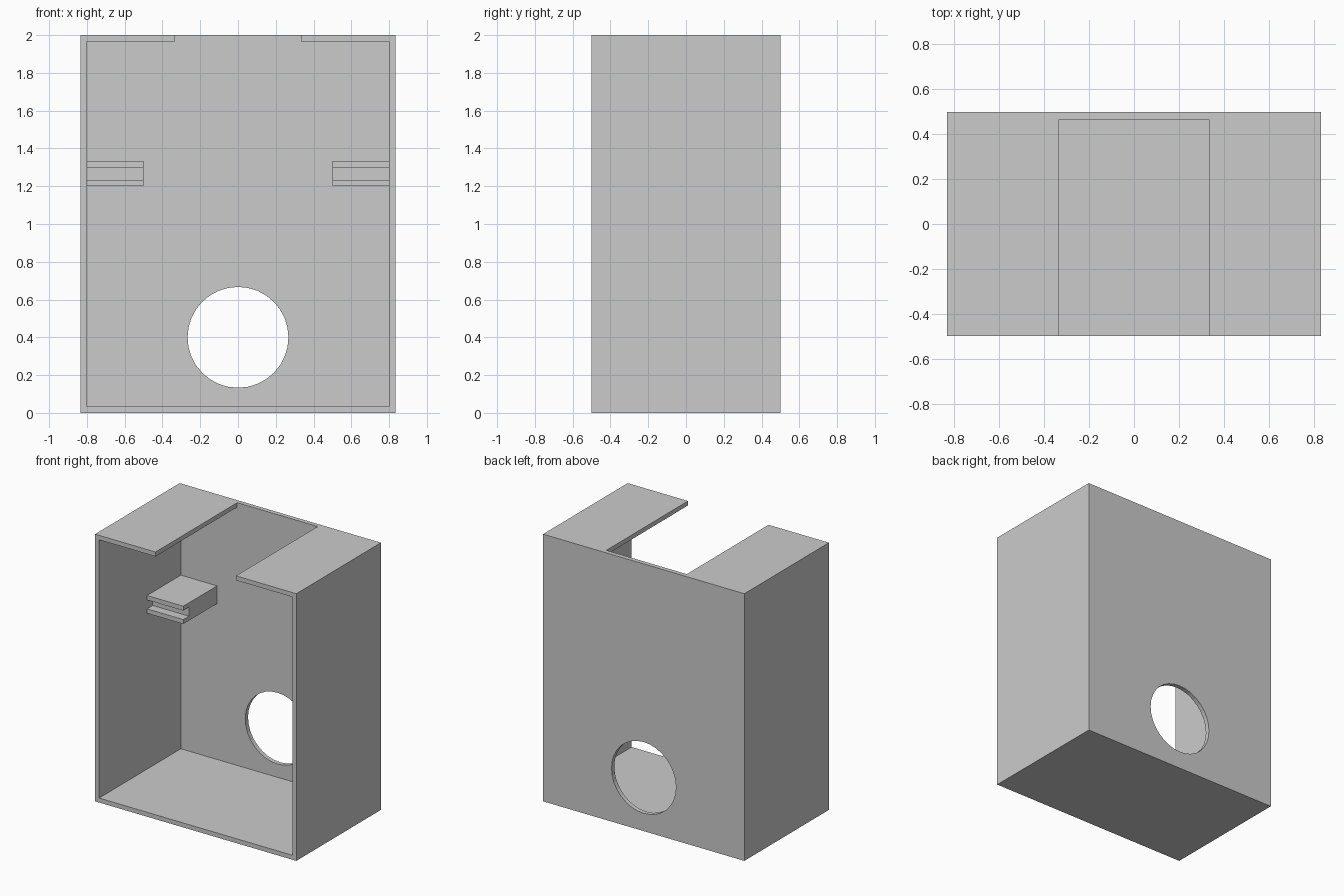
import bpy, bmesh, math

if "Cube" in bpy.data.objects:
    bpy.data.objects.remove(bpy.data.objects["Cube"])

W, D, H = 5 / 6, 0.5, 2.0     # half width, half depth, height
T = 1 / 30                    # wall thickness


def box(name, x0, x1, y0, y1, z0, z1):
    bm = bmesh.new()
    bmesh.ops.create_cube(bm, size=1)
    for v in bm.verts:
        v.co = (x1 if v.co.x > 0 else x0,
                y1 if v.co.y > 0 else y0,
                z1 if v.co.z > 0 else z0)
    mesh = bpy.data.meshes.new(name)
    bm.to_mesh(mesh)
    bm.free()
    ob = bpy.data.objects.new(name, mesh)
    bpy.context.collection.objects.link(ob)
    return ob


def cut(ob, cutter):
    """Subtract the cutter from ob and remove it."""
    mod = ob.modifiers.new("cut", 'BOOLEAN')
    mod.operation = 'DIFFERENCE'
    mod.solver = 'EXACT'
    mod.object = cutter
    cutter.hide_render = True
    bpy.context.view_layer.objects.active = ob
    bpy.ops.object.modifier_apply(modifier=mod.name)
    bpy.data.objects.remove(cutter)


# Housing: open front, slotted top, round hole in the back
housing = box("housing", -W, W, -D, D, 0, H)
cut(housing, box("cavity_cutter", -W + T, W - T, -D - 0.2, D - T, T, H - T))
cut(housing, box("slot_cutter", -1 / 3, 1 / 3, -D - 0.2, D - T, H - 0.2, H + 0.2))
bpy.ops.mesh.primitive_cylinder_add(vertices=32, radius=0.267, depth=0.4,
                                    location=(0, D, 0.4),
                                    rotation=(math.pi / 2, 0, 0))
cut(housing, bpy.context.object)


# Grooved brackets: side profile (y, z) extruded along x, one per side
yf, yb, yg = 0.067, D - T, 0.134
profile = [(yf, 1.2), (yb, 1.2), (yb, 1.333), (yf, 1.333),
           (yf, 1.3), (yg, 1.3), (yg, 1.233), (yf, 1.233)]
for side, x0 in (("left", -W + T), ("right", 0.5)):
    bm = bmesh.new()
    face = bm.faces.new([bm.verts.new((x0, y, z)) for y, z in profile])
    ext = bmesh.ops.extrude_face_region(bm, geom=[face], use_keep_orig=True)
    moved = [g for g in ext["geom"] if isinstance(g, bmesh.types.BMVert)]
    bmesh.ops.translate(bm, verts=moved, vec=(0.3, 0, 0))
    bmesh.ops.recalc_face_normals(bm, faces=bm.faces)
    mesh = bpy.data.meshes.new(side + "_bracket")
    bm.to_mesh(mesh)
    bm.free()
    bpy.context.collection.objects.link(
        bpy.data.objects.new(side + "_bracket", mesh))
